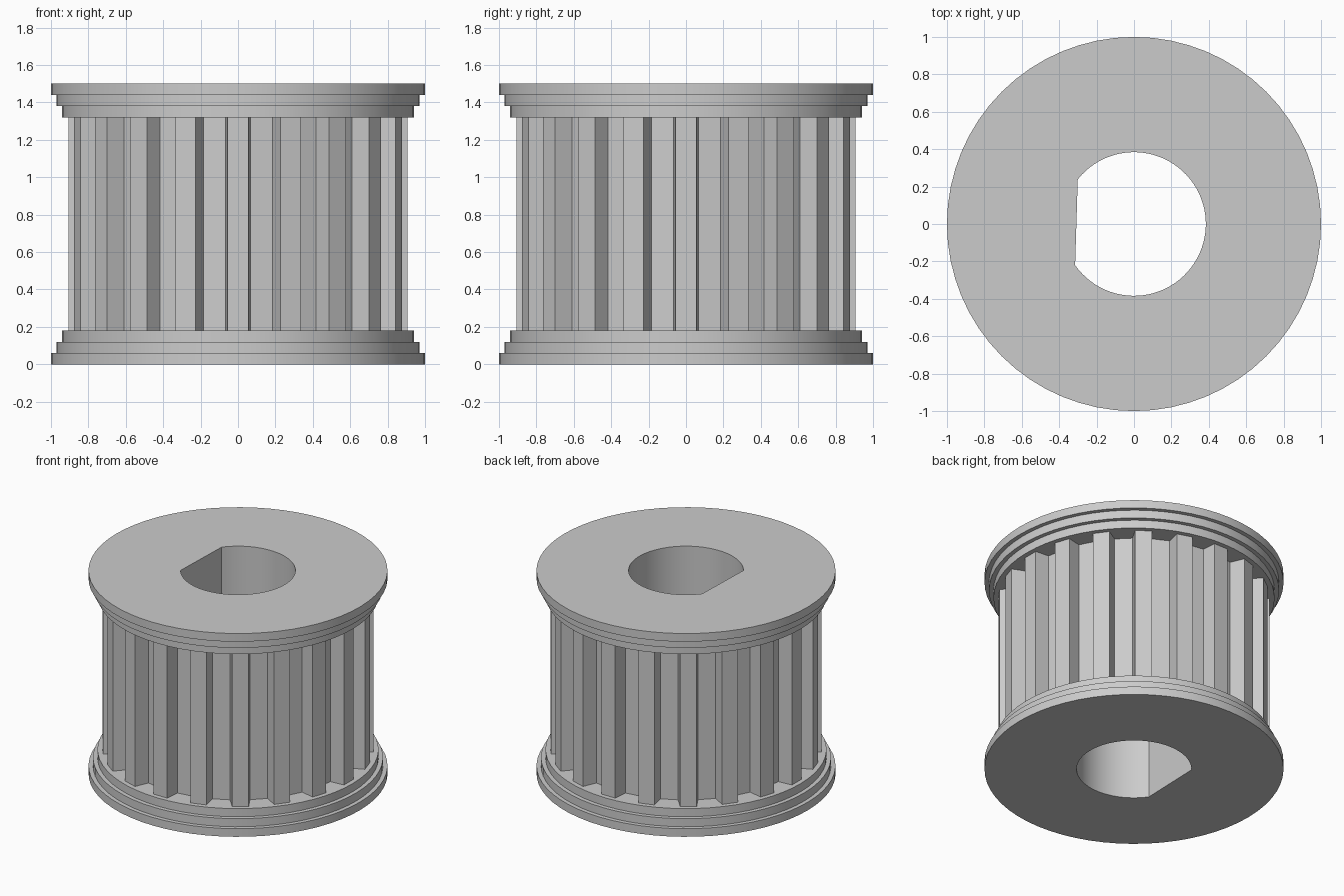
import bpy
import bmesh
import math

cube = bpy.data.objects.get("Cube")
if cube:
    bpy.data.objects.remove(cube, do_unlink=True)

HEIGHT, STEP = 1.5, 0.06
FLANGE = 3 * STEP
TEETH = 20

steel = bpy.data.materials.new("plain grey")
steel.use_nodes = True
grey = (0.6, 0.6, 0.6, 1)
steel.diffuse_color = grey
steel.node_tree.nodes["Principled BSDF"].inputs["Base Color"].default_value = grey


def circle(radius, start=0, end=math.tau, count=64):
    span = end - start
    return [(radius * math.cos(start + span * i / count),
             radius * math.sin(start + span * i / count)) for i in range(count)]


def loft(name, sections):
    """Solid through stacked outlines, given as (outline, z)."""
    bm = bmesh.new()
    loops = [[bm.verts.new((x, y, z)) for x, y in outline] for outline, z in sections]
    for low, high in zip(loops, loops[1:]):
        n = len(low)
        for i in range(n):
            j = (i + 1) % n
            bm.faces.new((low[i], low[j], high[j], high[i]))
    bm.faces.new(loops[0])
    bm.faces.new(loops[-1])
    bmesh.ops.recalc_face_normals(bm, faces=bm.faces)
    mesh = bpy.data.meshes.new(name)
    bm.to_mesh(mesh)
    bm.free()
    mesh.materials.append(steel)
    obj = bpy.data.objects.new(name, mesh)
    bpy.context.collection.objects.link(obj)
    return obj


def flange(name, flip):
    """Three stacked discs, the widest on the outer end."""
    sections = []
    for i, radius in enumerate((1.0, 0.97, 0.94)):
        for z in (i * STEP, (i + 1) * STEP):
            sections.append((circle(radius), HEIGHT - z if flip else z))
    return loft(name, sections)


# Outline of the drum: flat-topped teeth with slightly flared sides
tooth = [(0.066, 0.80), (0.056, 0.905), (-0.056, 0.905), (-0.066, 0.80)]
teeth = []
for k in range(TEETH):
    c, s = math.cos(math.tau * k / TEETH), math.sin(math.tau * k / TEETH)
    teeth += [(x * c - y * s, x * s + y * c) for x, y in tooth]

parts = [
    flange("lower_flange", False),
    loft("toothed_drum", [(teeth, FLANGE), (teeth, HEIGHT - FLANGE)]),
    flange("upper_flange", True),
]

# D-shaped shaft bore; the flat is on the -x side
start, end = math.atan2(-0.22, -0.315), math.atan2(0.24, -0.302)
bore = circle(0.384, start, end) + [(0.384 * math.cos(end), 0.384 * math.sin(end))]
cutter = loft("bore_cutter", [(bore, -0.2), (bore, HEIGHT + 0.2)])
cutter.hide_render = True

for part in parts:
    cut = part.modifiers.new("bore", 'BOOLEAN')
    cut.operation, cut.solver, cut.object = 'DIFFERENCE', 'EXACT', cutter
    bpy.ops.object.select_all(action='DESELECT')
    part.select_set(True)
    bpy.context.view_layer.objects.active = part
    bpy.ops.object.modifier_apply(modifier=cut.name)
    bpy.ops.object.shade_smooth_by_angle(angle=math.radians(15))

bpy.data.objects.remove(cutter, do_unlink=True)
